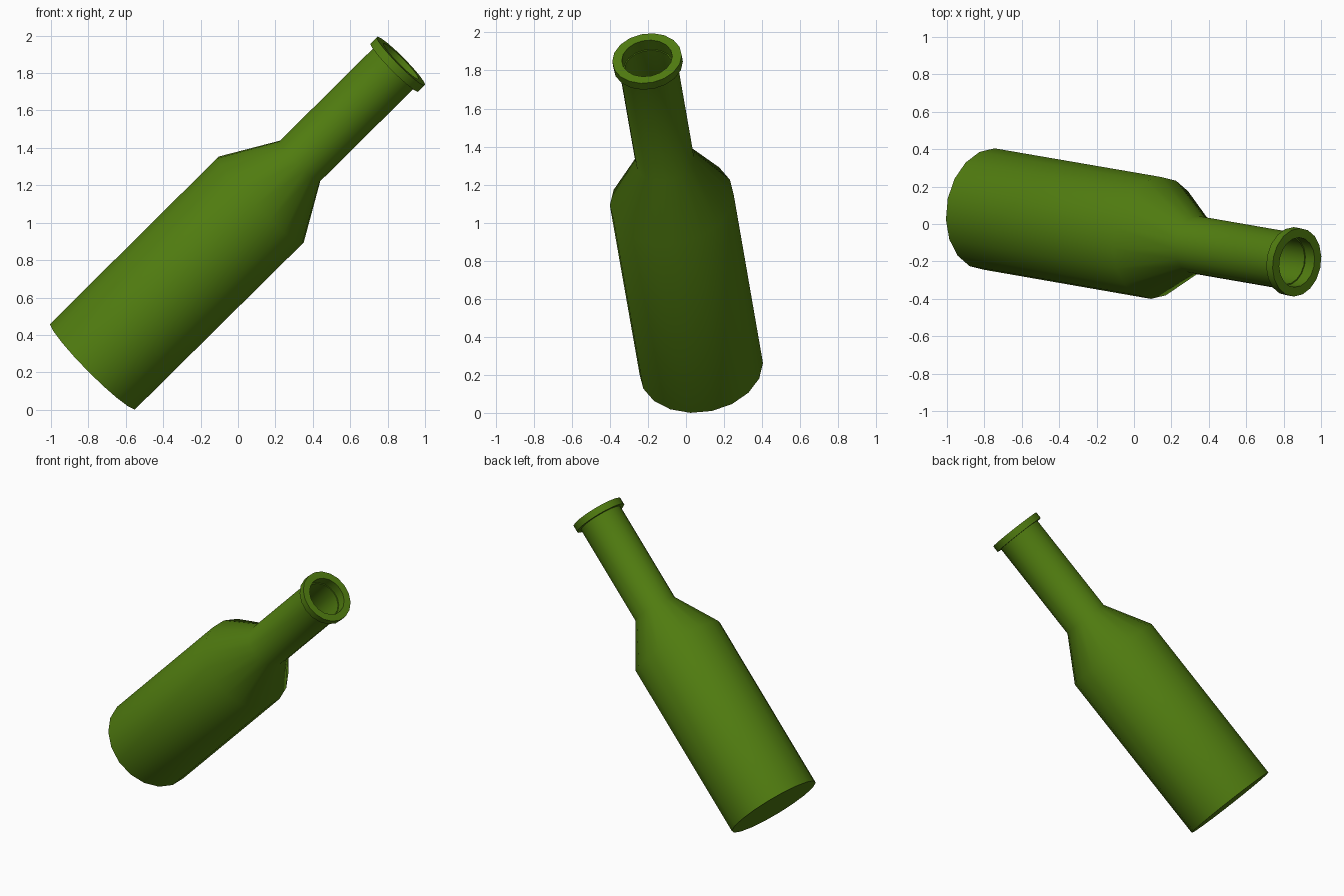
import bpy, bmesh, math
from mathutils import Vector, Matrix

if "Cube" in bpy.data.objects:
    bpy.data.objects.remove(bpy.data.objects["Cube"])

SIDES = 18
base = Vector((-0.774, 0.08, 0.234))
tip = Vector((0.871, -0.205, 1.864))
axis = tip - base
L = axis.length

# Lathe profile (radius, distance along the axis): outside, lip, then inside
profile = [
    (0.327, 0.0), (0.328, 1.267), (0.155, 1.566), (0.155, L - 0.048),
    (0.184, L - 0.048), (0.184, L), (0.134, L), (0.134, L - 0.07),
    (0.128, L - 0.07), (0.128, 1.58), (0.295, 1.26), (0.295, 0.04),
]

bm = bmesh.new()
rings = []
for r, h in profile:
    ring = []
    for i in range(SIDES):
        a = 2 * math.pi * (i + 0.5) / SIDES
        ring.append(bm.verts.new((r * math.cos(a), r * math.sin(a), h)))
    rings.append(ring)
for lo, hi in zip(rings, rings[1:]):
    for i in range(SIDES):
        j = (i + 1) % SIDES
        bm.faces.new((lo[i], lo[j], hi[j], hi[i]))

# Outer base and inner floor
bm.faces.new(rings[0][::-1])
bm.faces.new(rings[-1])
bmesh.ops.recalc_face_normals(bm, faces=bm.faces)

# Tilt the bottle: local z follows the axis
d = axis.normalized()
u = Vector((-d.z, 0, d.x)).normalized()
v = d.cross(u)
m = Matrix((u, v, d)).transposed().to_4x4()
m.translation = base
bm.transform(m)

mesh = bpy.data.meshes.new("bottle")
bm.to_mesh(mesh)
bm.free()
bottle = bpy.data.objects.new("bottle", mesh)
bpy.context.collection.objects.link(bottle)

# Green glass colour
mat = bpy.data.materials.new("green_glass")
mat.diffuse_color = (0.08, 0.2, 0.005, 1)
mat.use_nodes = True
mat.node_tree.nodes["Principled BSDF"].inputs["Base Color"].default_value = mat.diffuse_color
mesh.materials.append(mat)

bpy.context.view_layer.objects.active = bottle
bottle.select_set(True)
bpy.ops.object.shade_smooth_by_angle(angle=math.radians(40))
